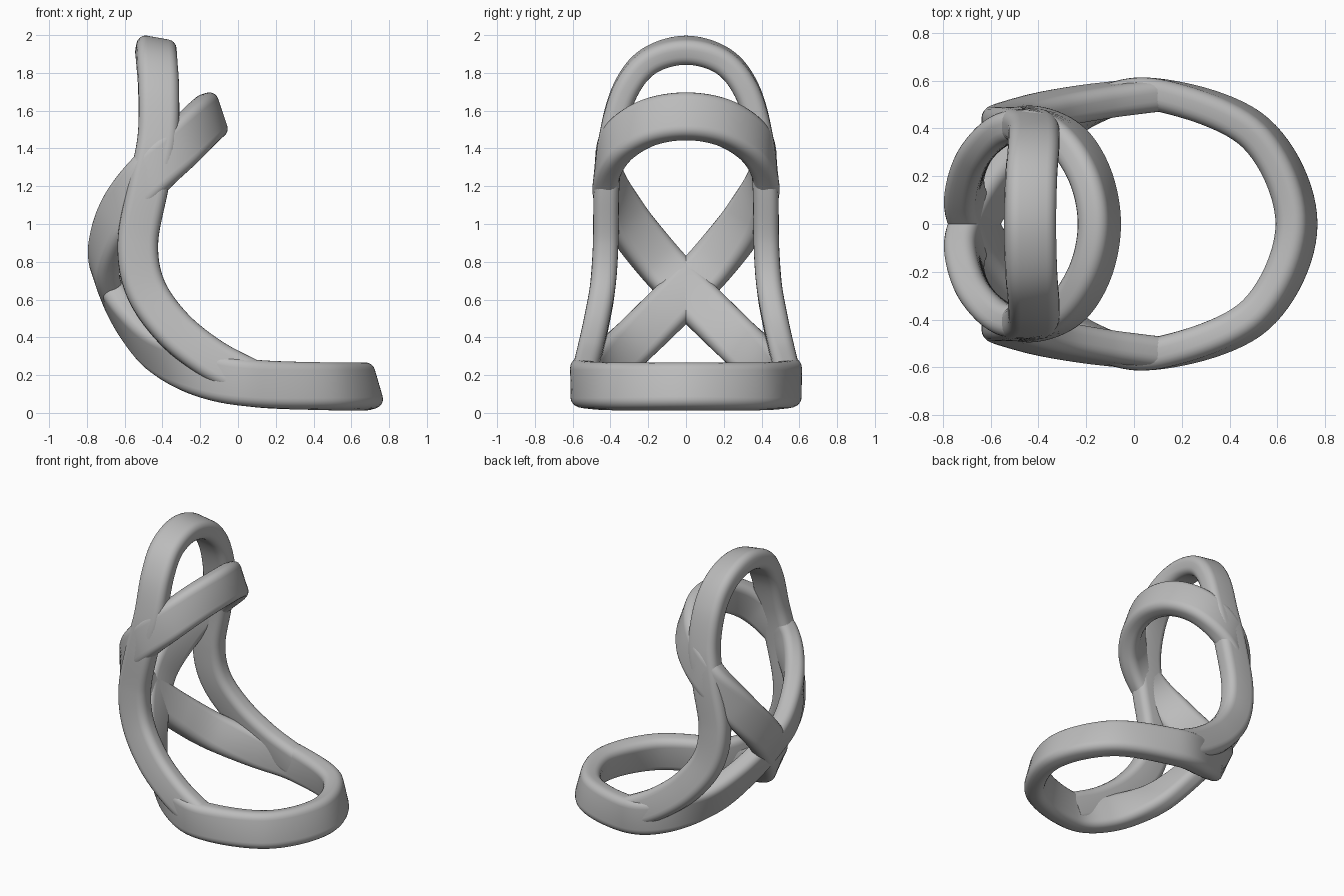
import bpy, bmesh, math
from mathutils import Vector

cube = bpy.data.objects.get("Cube")
if cube:
    bpy.data.objects.remove(cube, do_unlink=True)

grey = bpy.data.materials.new("plain grey")
grey.use_nodes = True
colour = (0.5, 0.5, 0.5, 1)
grey.diffuse_color = colour
grey.node_tree.nodes["Principled BSDF"].inputs["Base Color"].default_value = colour


def section(width, thick, radius, steps=5):
    """Rounded rectangle: (across the width, along the outward normal)."""
    pts = []
    for k, (sx, sy) in enumerate([(1, 1), (-1, 1), (-1, -1), (1, -1)]):
        for i in range(steps + 1):
            a = (k + i / steps) * math.pi / 2
            pts.append((sx * (width / 2 - radius) + radius * math.cos(a),
                        sy * (thick / 2 - radius) + radius * math.sin(a)))
    return pts


def spline(a, b, c, d, t):
    return 0.5 * (2 * b + (c - a) * t + (2 * a - 5 * b + 4 * c - d) * t * t
                  + (3 * b - a - 3 * c + d) * t ** 3)


def strap(name, stations, profile, closed, steps=12):
    """Sweep a flat strap through (centre, outward normal) stations."""
    n = len(stations)
    get = lambda i: stations[i % n] if closed else stations[max(0, min(n - 1, i))]
    path = []
    for i in range(n if closed else n - 1):
        near = [get(i + k) for k in (-1, 0, 1, 2)]
        for s in range(steps):
            path.append([spline(*[q[j] for q in near], s / steps) for j in (0, 1)])
    if not closed:
        path.append(list(stations[-1]))
    m = len(path)
    bm = bmesh.new()
    rings = []
    for i, (pos, normal) in enumerate(path):
        ahead = path[(i + 1) % m if closed else min(i + 1, m - 1)][0]
        behind = path[i - 1 if closed else max(i - 1, 0)][0]
        tangent = (ahead - behind).normalized()
        out = (normal - tangent * normal.dot(tangent)).normalized()
        side = tangent.cross(out)
        rings.append([bm.verts.new(pos + side * u + out * v) for u, v in profile])
    k = len(profile)
    for i in range(m if closed else m - 1):
        a, b = rings[i], rings[(i + 1) % m]
        for j in range(k):
            bm.faces.new((a[j], a[(j + 1) % k], b[(j + 1) % k], b[j]))
    if not closed:
        bm.faces.new(rings[0])
        bm.faces.new(rings[-1])
    bmesh.ops.recalc_face_normals(bm, faces=bm.faces)
    mesh = bpy.data.meshes.new(name)
    bm.to_mesh(mesh)
    bm.free()
    mesh.materials.append(grey)
    obj = bpy.data.objects.new(name, mesh)
    bpy.context.collection.objects.link(obj)
    bpy.ops.object.select_all(action='DESELECT')
    obj.select_set(True)
    bpy.context.view_layer.objects.active = obj
    bpy.ops.object.shade_smooth_by_angle(angle=math.radians(40))
    return obj


def make(rows):
    return [(Vector(p), Vector(q).normalized()) for p, q in rows]


def mirrored(stations):
    flip = lambda v: Vector((v.x, -v.y, v.z))
    return [(flip(p), flip(q)) for p, q in stations]


# Figure-eight strap: base ring front, crossing at the back, upper ring front
half = make([
    ((.68, 0, .14), (.96, 0, .28)),
    ((.51, .38, .14), (.7, .7, .2)),
    ((.10, .54, .155), (0, 1, .03)),
    ((-.17, .49, .205), (-.3, .93, -.12)),
    ((-.42, .335, .325), (-.62, .62, -.42)),
    ((-.57, .17, .48), (-.85, .28, -.42)),
    ((-.67, 0, .65), (-.95, 0, -.3)),
    ((-.71, -.15, .81), (-.96, -.25, -.08)),
    ((-.64, -.32, 1.03), (-.72, -.68, .08)),
    ((-.49, -.415, 1.235), (-.2, -.97, .05)),
    ((-.31, -.375, 1.41), (.42, -.88, .18)),
    ((-.19, -.215, 1.53), (.8, -.55, .28)),
    ((-.145, 0, 1.57), (.95, 0, .32)),
])
loop = half + mirrored(half[1:-1])[::-1]
strap("figure_eight_strap", loop, section(.25, .135, .05), True)

# Tall arch strap, its feet running into the sides of the base ring
arch_half = make([
    ((-.435, 0, 1.92), (.18, 0, 1)),
    ((-.43, .2, 1.86), (.12, .5, .85)),
    ((-.42, .325, 1.70), (.05, .88, .42)),
    ((-.425, .395, 1.45), (0, .98, .16)),
    ((-.475, .42, 1.2), (0, 1, .04)),
    ((-.53, .425, .9), (0, 1, .08)),
    ((-.49, .442, .66), (0, 1, .12)),
    ((-.345, .48, .45), (0, 1, .15)),
    ((-.14, .515, .285), (0, 1, .12)),
    ((.08, .54, .17), (0, 1, .05)),
])
arch = mirrored(arch_half[1:])[::-1] + arch_half
strap("arch_strap", arch, section(.215, .135, .05), False)
